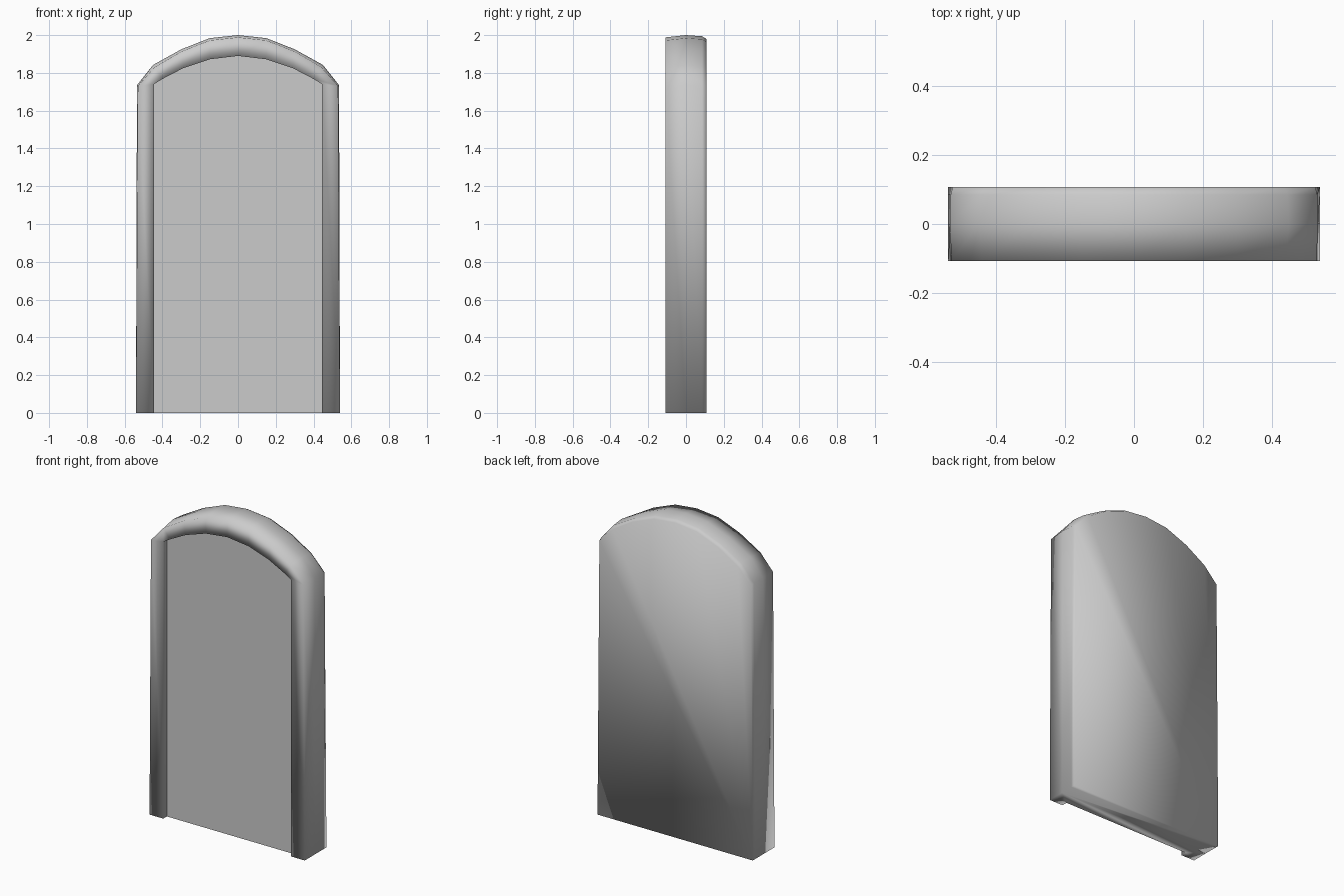
import bpy
import bmesh

cube = bpy.data.objects.get("Cube")
if cube:
    bpy.data.objects.remove(cube, do_unlink=True)

stone = bpy.data.materials.new("plain grey")
stone.use_nodes = True
colour = (0.6, 0.6, 0.6, 1)
stone.diffuse_color = colour
stone.node_tree.nodes["Principled BSDF"].inputs["Base Color"].default_value = colour


def mirrored(half):
    """Complete an arch outline from its left half, ending at the crown."""
    return half + [(-x, z) for x, z in reversed(half[:-1])]


def outline(inset):
    """Outer arch, pulled in towards the top but full width at the foot."""
    return mirrored([(0.54, 0), (0.535 - inset * 0.4, 1.735 - inset * 0.4),
                     (0.45 - inset * 0.7, 1.842 - inset),
                     (0.30, 1.925 - inset), (0.15, 1.984 - inset), (0, 2 - inset)])


opening = mirrored([(0.445, 0), (0.445, 1.74), (0.40, 1.768),
                    (0.29, 1.825), (0.15, 1.872), (0, 1.89)])
front, recess, back = -0.108, -0.072, 0.108


def finish(bm, name):
    bmesh.ops.recalc_face_normals(bm, faces=bm.faces)
    mesh = bpy.data.meshes.new(name)
    bm.to_mesh(mesh)
    bm.free()
    mesh.materials.append(stone)
    obj = bpy.data.objects.new(name, mesh)
    bpy.context.collection.objects.link(obj)
    return obj


# Arched slab with a raised rim: rings lofted from the back to the recess
bm = bmesh.new()
layers = [(outline(0.02), back), (outline(0.006), 0.085), (outline(0), 0),
          (outline(0.012), front), (opening, front), (opening, recess)]
rings = [[bm.verts.new((x, y, z)) for x, z in pts] for pts, y in layers]
for a, b in zip(rings, rings[1:]):
    for i in range(len(a) - 1):
        bm.faces.new((a[i], a[i + 1], b[i + 1], b[i]))
bm.faces.new(rings[0])
# Foot of the slab
bm.faces.new([r[0] for r in rings] + [r[-1] for r in reversed(rings)])
for f in bm.faces:
    f.smooth = True
finish(bm, "arched_slab")

# Flat recessed panel
bm = bmesh.new()
bm.faces.new([bm.verts.new((x, recess, z)) for x, z in opening])
panel = finish(bm, "recessed_panel")
if panel.data.polygons[0].normal.y > 0:
    panel.data.flip_normals()
